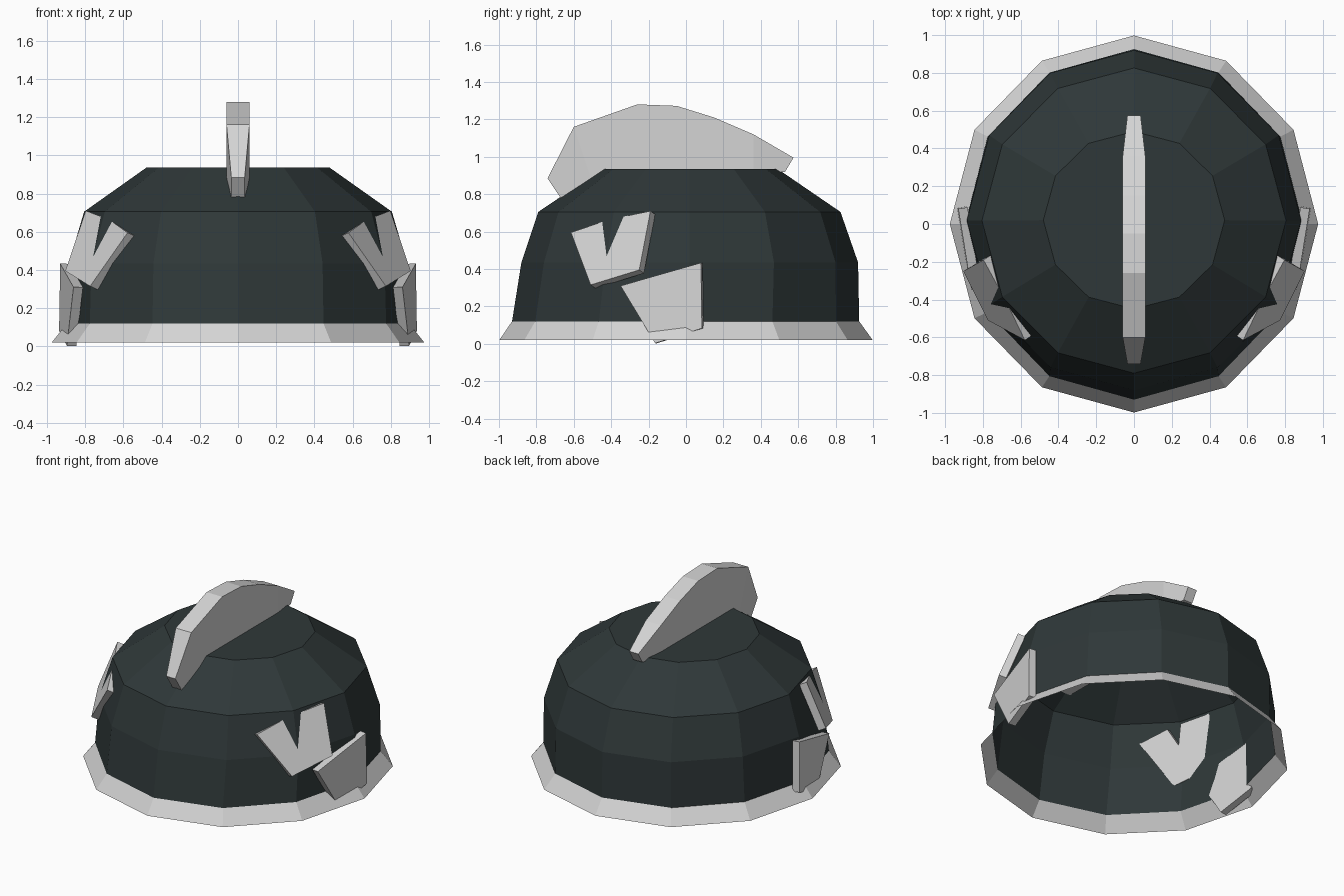
import bpy, bmesh
from math import sin, cos, pi
from mathutils import Vector

cube = bpy.data.objects.get("Cube")
if cube:
    bpy.data.objects.remove(cube)


def material(name, rgb):
    m = bpy.data.materials.new(name)
    m.use_nodes = True
    m.diffuse_color = (*rgb, 1)
    m.node_tree.nodes["Principled BSDF"].inputs["Base Color"].default_value = (*rgb, 1)
    return m


dark = material("dark slate", (0.028, 0.039, 0.040))
light = material("light grey", (0.66, 0.66, 0.66))


def finish(bm, name, mat, closed=True):
    if closed:
        bmesh.ops.recalc_face_normals(bm, faces=bm.faces)
    mesh = bpy.data.meshes.new(name)
    bm.to_mesh(mesh)
    bm.free()
    mesh.materials.append(mat)
    obj = bpy.data.objects.new(name, mesh)
    bpy.context.collection.objects.link(obj)
    return obj


def loft(name, rings, mat, cap=False, sides=12):
    """Open twelve-sided shell through rings of (x radius, y radius, y centre, z)."""
    bm = bmesh.new()
    rows = [[bm.verts.new((rx * cos(2 * pi * i / sides), cy + ry * sin(2 * pi * i / sides), z))
             for i in range(sides)] for rx, ry, cy, z in rings]
    for low, high in zip(rows, rows[1:]):
        for i in range(sides):
            j = (i + 1) % sides
            bm.faces.new((low[i], low[j], high[j], high[i]))
    if cap:
        bm.faces.new(rows[-1])
    return finish(bm, name, mat, closed=False)


# Helmet shell and flared brim
seam = (0.895, 0.928, -0.002, 0.12)
loft("helmet_dome", [seam, (0.885, 0.9, 0.02, 0.435), (0.805, 0.808, 0.018, 0.705),
                     (0.48, 0.47, 0.02, 0.935)], dark, cap=True)
loft("helmet_brim", [(0.975, 0.998, 0, 0.02), seam], light)

# Crest: pairs of top and bottom points with a half width
stations = [((-0.74, 0.885), (-0.67, 0.78), 0.035),
            ((-0.60, 1.16), (-0.48, 0.80), 0.06),
            ((-0.26, 1.28), (-0.26, 0.83), 0.06),
            ((-0.05, 1.272), (-0.05, 0.85), 0.06),
            ((0.15, 1.21), (0.15, 0.875), 0.06),
            ((0.36, 1.12), (0.36, 0.90), 0.06),
            ((0.575, 0.995), (0.53, 0.92), 0.035)]
bm = bmesh.new()
loops = [[bm.verts.new((x, y, z)) for x, (y, z) in ((-w, top), (w, top), (w, low), (-w, low))]
         for top, low, w in stations]
for a, b in zip(loops, loops[1:]):
    for i in range(4):
        j = (i + 1) % 4
        bm.faces.new((a[i], a[j], b[j], b[i]))
bm.faces.new(loops[0])
bm.faces.new(loops[-1])
finish(bm, "crest", light)


def plate(name, outline, base, slope_y, slope_z, side, thick=0.05):
    """Slab on the tilted plane x = base + slope_y * y + slope_z * z, thickened inward."""
    inward = Vector((-1, slope_y, slope_z)).normalized() * thick
    bm = bmesh.new()
    outer = [Vector((base + slope_y * y + slope_z * z, y, z)) for y, z in outline]
    mirror = Vector((side, 1, 1))
    front = [bm.verts.new(p * mirror) for p in outer]
    back = [bm.verts.new((p + inward) * mirror) for p in outer]
    bm.faces.new(front)
    bm.faces.new(back[::-1])
    for i in range(len(outer)):
        j = (i + 1) % len(outer)
        bm.faces.new((front[i], back[i], back[j], front[j]))
    finish(bm, name, light)


# Notched brow plates and lower cheek plates on both sides
brow = [(-0.615, 0.595), (-0.44, 0.655), (-0.41, 0.55), (-0.36, 0.675),
        (-0.19, 0.71), (-0.25, 0.395), (-0.51, 0.315)]
cheek = [(-0.35, 0.31), (0.08, 0.433), (0.085, 0.083), (-0.165, 0.003)]
for label, side in (("left", 1), ("right", -1)):
    plate(label + "_brow_plate", brow, 1.245, 0.64, -0.46, side)
    plate(label + "_cheek_plate", cheek, 0.923, 0.166, -0.014, side)
